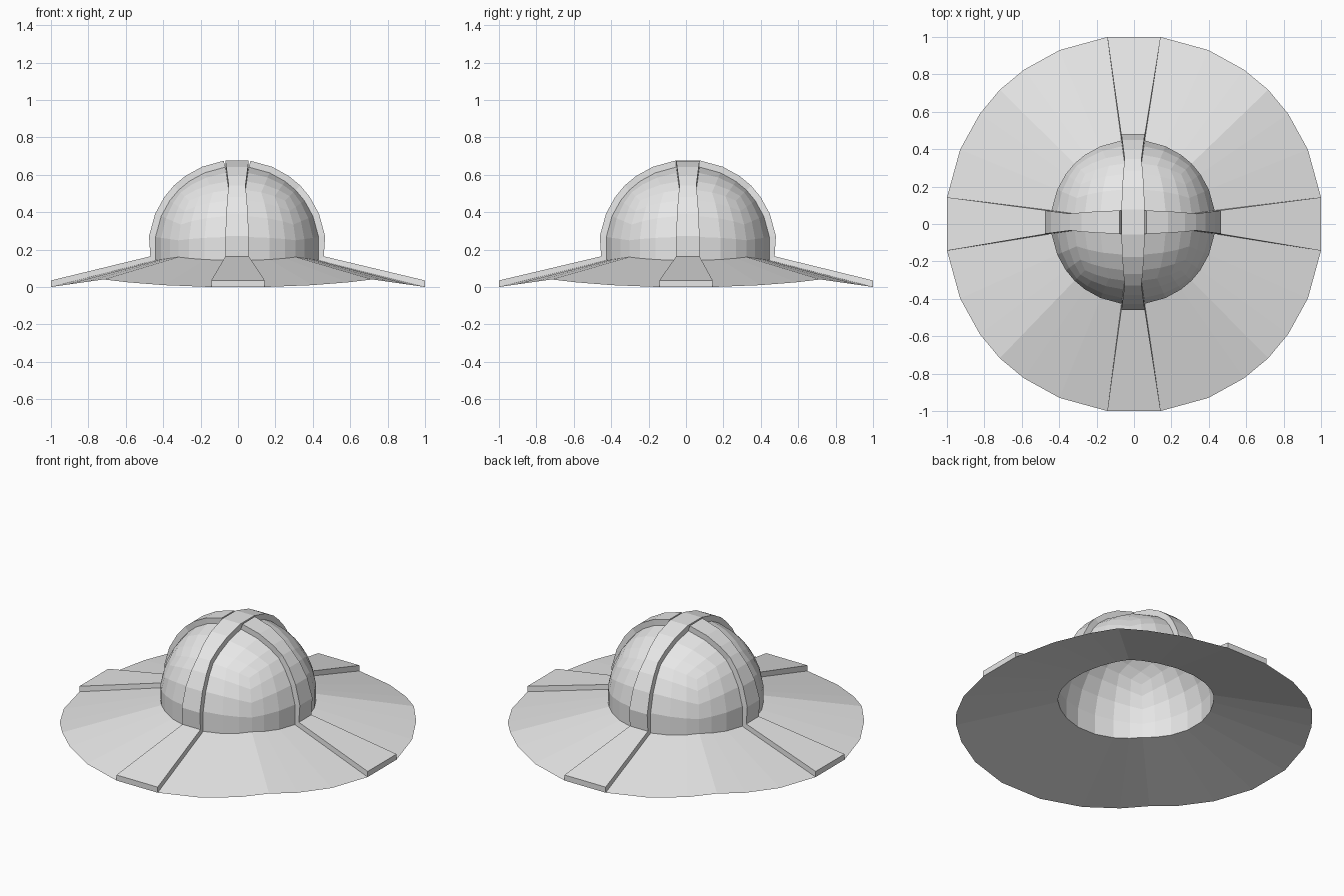
import bpy, bmesh
from mathutils import Vector

cube = bpy.data.objects.get("Cube")
if cube:
    bpy.data.objects.remove(cube, do_unlink=True)

DOME_R, BRIM_R, DOME_Z, BRIM_Z = 0.445, 1.02, 0.205, 0.143
RAISE = 0.035
SHIFT = Vector((-0.005, 0.01, 0))

# Grey felt
felt = bpy.data.materials.new("light_grey")
felt.use_nodes = True
grey = (0.8, 0.8, 0.8, 1)
felt.diffuse_color = grey
felt.node_tree.nodes["Principled BSDF"].inputs["Base Color"].default_value = grey

# Crown: gridded cube, open below, rounded into a dome
bm = bmesh.new()
bmesh.ops.create_cube(bm, size=2)
bmesh.ops.subdivide_edges(bm, edges=bm.edges[:], cuts=6, use_grid_fill=True)
low = [f for f in bm.faces if f.calc_center_median().z < -0.2]
bmesh.ops.delete(bm, geom=low, context='FACES')
for v in bm.verts:
    v.co.normalize()

# Brim: the crown's lower edge pulled outward
rim = [e for e in bm.edges if e.is_boundary]
grown = bmesh.ops.extrude_edge_only(bm, edges=rim)["geom"]
brim_verts = {g for g in grown if isinstance(g, bmesh.types.BMVert)}
for v in bm.verts:
    if v in brim_verts:
        v.co = v.co * BRIM_R + Vector((0, 0, BRIM_Z))
    else:
        v.co = v.co * DOME_R + Vector((0, 0, DOME_Z))
bmesh.ops.recalc_face_normals(bm, faces=bm.faces[:])
if max(bm.faces, key=lambda f: f.calc_center_median().z).normal.z < 0:
    bmesh.ops.reverse_faces(bm, faces=bm.faces[:])
bm.normal_update()

# Raised bands: one front to back, one on each side
centres = {f: f.calc_center_median() for f in bm.faces}
long_band = [f for f, c in centres.items() if abs(c.x) < 0.01]
side_bands = [[f for f, c in centres.items() if abs(c.y) < 0.01 and c.x * s > 0.01]
              for s in (-1, 1)]


def raise_band(faces):
    geom = bmesh.ops.extrude_face_region(bm, geom=faces)["geom"]
    tops = [g for g in geom if isinstance(g, bmesh.types.BMFace)]
    bm.normal_update()
    moves = {}
    for f in tops:
        for v in f.verts:
            moves[v] = moves.get(v, Vector()) + f.normal
    for v, n in moves.items():
        at_edge = v.co.xy.length > 0.9
        v.co += Vector((0, 0, RAISE)) if at_edge else n.normalized() * RAISE


for band in [long_band] + side_bands:
    raise_band(band)

# The crown sits slightly off the middle of the brim
for v in bm.verts:
    if v.co.xy.length < 0.9:
        v.co += SHIFT

mesh = bpy.data.meshes.new("hat")
bm.to_mesh(mesh)
bm.free()
mesh.materials.append(felt)
hat = bpy.data.objects.new("hat", mesh)
bpy.context.collection.objects.link(hat)
